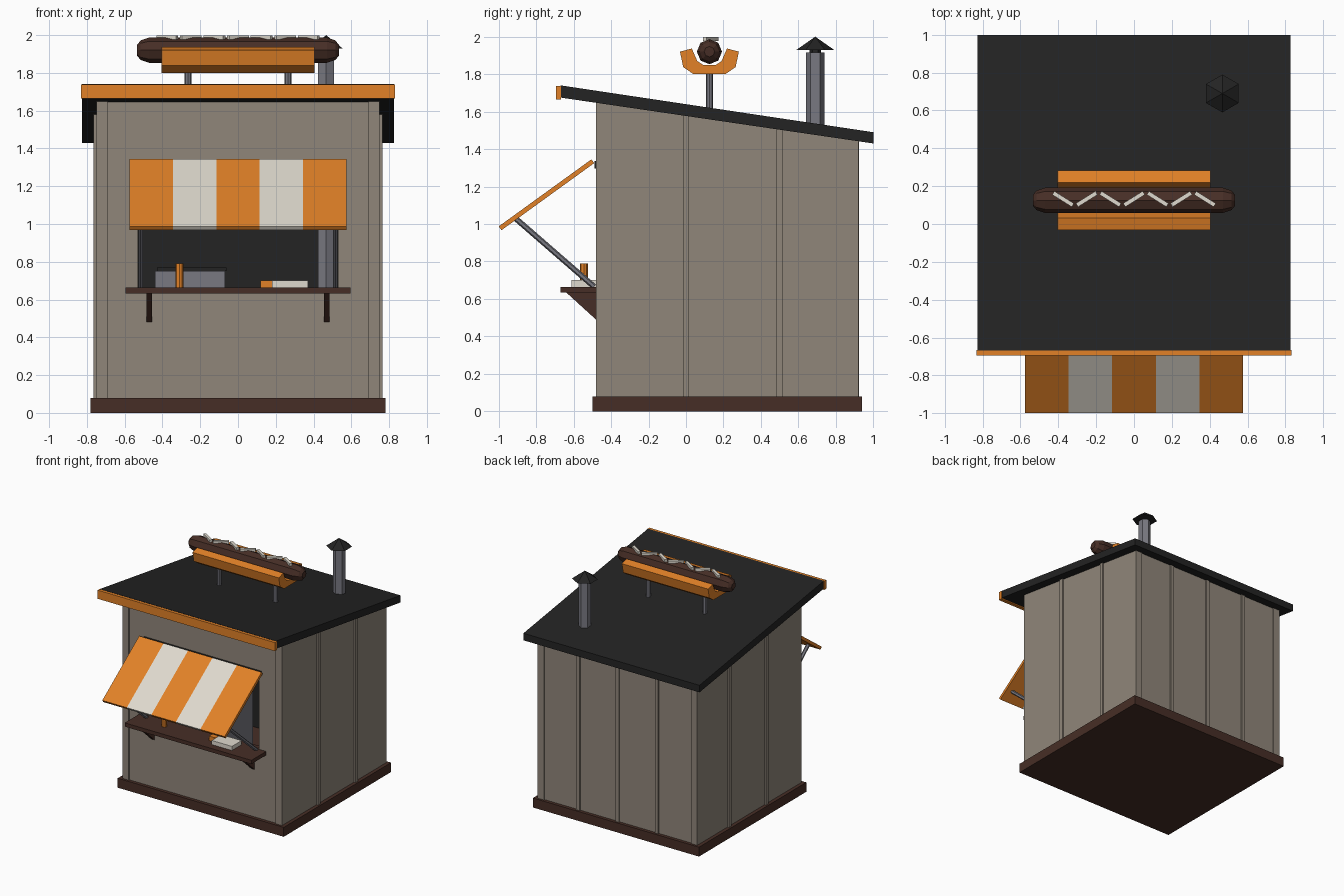
import bpy, bmesh, math
from mathutils import Vector

if "Cube" in bpy.data.objects:
    bpy.data.objects.remove(bpy.data.objects["Cube"])


def material(name, r, g, b):
    m = bpy.data.materials.new(name)
    m.diffuse_color = (r, g, b, 1)
    m.use_nodes = True
    m.node_tree.nodes["Principled BSDF"].inputs["Base Color"].default_value = m.diffuse_color
    return m


WALL = material("taupe_wall", 0.28, 0.24, 0.195)
DARK = material("charcoal", 0.017, 0.017, 0.017)
BROWN = material("dark_brown", 0.062, 0.027, 0.019)
ORANGE = material("orange", 0.76, 0.22, 0.02)
CREAM = material("cream", 0.74, 0.70, 0.62)
STEEL = material("steel", 0.19, 0.19, 0.22)


def finish(name, bm, mat):
    bmesh.ops.recalc_face_normals(bm, faces=bm.faces)
    me = bpy.data.meshes.new(name)
    bm.to_mesh(me)
    bm.free()
    me.materials.append(mat)
    ob = bpy.data.objects.new(name, me)
    bpy.context.collection.objects.link(ob)
    return ob


def prism(name, x0, x1, profile, mat):
    """Extrude a (y, z) profile along x."""
    bm = bmesh.new()
    a = [bm.verts.new((x0, y, z)) for y, z in profile]
    b = [bm.verts.new((x1, y, z)) for y, z in profile]
    n = len(profile)
    bm.faces.new(a)
    bm.faces.new(b[::-1])
    for i in range(n):
        j = (i + 1) % n
        bm.faces.new((a[i], b[i], b[j], a[j]))
    return finish(name, bm, mat)


def box(name, x0, x1, y0, y1, z0, z1, mat):
    return prism(name, x0, x1, [(y0, z0), (y1, z0), (y1, z1), (y0, z1)], mat)


def rod(name, p, q, r1, r2, sides, mat):
    """Tapered rod from p to q."""
    p, q = Vector(p), Vector(q)
    bm = bmesh.new()
    bmesh.ops.create_cone(bm, cap_ends=True, segments=sides, radius1=r1,
                          radius2=r2, depth=(q - p).length)
    ob = finish(name, bm, mat)
    ob.location = (p + q) / 2
    ob.rotation_euler = (q - p).to_track_quat('Z', 'Y').to_euler()
    return ob


def roof_z(y):
    """Height of the roof underside."""
    return 1.675 - 0.147 * (y + 0.67)


def wall(name, x0, x1, y0, y1, z0=0.07):
    return prism(name, x0, x1, [(y0, z0), (y1, z0), (y1, roof_z(y1) + 0.005),
                                (y0, roof_z(y0) + 0.005)], WALL)


# Base and hollow walls with a serving opening
box("base", -0.78, 0.78, -0.5, 0.94, 0, 0.08, BROWN)
wall("back_wall", -0.75, 0.75, 0.88, 0.912)
box("interior_back_panel", -0.72, 0.72, 0.87, 0.88, 0.08, 1.44, DARK)
wall("wall_above_opening", -0.53, 0.53, -0.472, -0.44, 1.32)
box("wall_below_opening", -0.53, 0.53, -0.472, -0.44, 0.07, 0.65, WALL)
for s, side in ((-1, "left"), (1, "right")):
    lo, hi = sorted((s * 0.72, s * 0.75))
    wall(side + "_wall", lo, hi, -0.44, 0.88)
    lo, hi = sorted((s * 0.53, s * 0.75))
    wall(side + "_front_wall", lo, hi, -0.472, -0.44)
    # Battens
    lo, hi = sorted((s * 0.74, s * 0.765))
    for y in (0.0, 0.5):
        wall(side + "_batten", lo, hi, y - 0.016, y + 0.016)
    lo, hi = sorted((s * 0.69, s * 0.75))
    wall(side + "_front_trim", lo, hi, -0.481, -0.47)
    wall(side + "_back_trim", lo, hi, 0.91, 0.921)
for x in (-0.37, 0, 0.37):
    wall("back_batten", x - 0.016, x + 0.016, 0.91, 0.924)

# Roof slab and fascia
prism("roof", -0.827, 0.827, [(-0.67, 1.675), (1.0, 1.43), (1.0, 1.49),
                              (-0.67, 1.74)], DARK)
box("roof_fascia", -0.832, 0.832, -0.695, -0.666, 1.665, 1.738, ORANGE)

# Striped awning with rail and struts
for i in range(5):
    x = -0.575 + 0.23 * i
    prism("awning_stripe", x, x + 0.23,
          [(-0.505, 1.345), (-0.49, 1.325), (-0.985, 0.967), (-1.0, 0.987)],
          CREAM if i % 2 else ORANGE)
box("awning_rail", -0.55, 0.55, -0.488, -0.47, 1.295, 1.335, DARK)
for s in (-1, 1):
    rod("awning_strut", (s * 0.515, -0.91, 1.03), (s * 0.515, -0.49, 0.665),
        0.015, 0.015, 6, STEEL)

# Serving shelf and brackets
box("serving_shelf", -0.595, 0.595, -0.67, -0.42, 0.633, 0.665, BROWN)
for x in (-0.47, 0.47):
    prism("shelf_bracket", x - 0.015, x + 0.015,
          [(-0.64, 0.635), (-0.47, 0.635), (-0.47, 0.48)], BROWN)

# Counter items and cooker inside
rod("sauce_bottle", (-0.31, -0.545, 0.66), (-0.31, -0.545, 0.79), 0.021, 0.021, 8, ORANGE)
box("napkin_box", 0.18, 0.37, -0.61, -0.48, 0.663, 0.70, CREAM)
box("sauce_tray", 0.12, 0.18, -0.56, -0.48, 0.663, 0.702, ORANGE)
box("cooker", -0.44, -0.07, -0.1, 0.3, 0.08, 0.75, STEEL)
box("cooker_top", -0.43, -0.06, -0.05, 0.3, 0.75, 0.77, DARK)

# Chimney: pipe, neck and pointed cap
cx, cy = 0.467, 0.69
for name, z0, z1, r1, r2, mat in (("chimney_pipe", 0.08, 1.915, 0.049, 0.049, STEEL),
                                  ("chimney_neck", 1.91, 1.935, 0.03, 0.03, DARK),
                                  ("chimney_cap", 1.93, 2.0, 0.1, 0.0, DARK)):
    ob = rod(name, (cx, cy, z0), (cx, cy, z1), r1, r2, 6, mat)
    ob.rotation_euler = (0, 0, 0)

# Rooftop sign: posts, split bun, sausage and zigzag sauce
sy = 0.125
for x in (-0.265, 0.265):
    rod("sign_post", (x, sy, 1.55), (x, sy, 1.82), 0.018, 0.018, 8, STEEL)
half = [(0.085, 1.80), (0.14, 1.838), (0.157, 1.92), (0.094, 1.937), (0.065, 1.87),
        (0.035, 1.85)]
prism("bun", -0.405, 0.405, [(sy + y, z) for y, z in half]
      + [(sy - y, z) for y, z in reversed(half)], ORANGE)

bm = bmesh.new()
rings = []
for x, r in ((-0.535, 0.028), (-0.515, 0.052), (-0.47, 0.067),
             (0.47, 0.067), (0.515, 0.052), (0.535, 0.028)):
    rings.append([bm.verts.new((x, sy + r * math.cos(k * math.pi / 4),
                                1.92 + r * math.sin(k * math.pi / 4)))
                  for k in range(8)])
for a, b in zip(rings, rings[1:]):
    for k in range(8):
        j = (k + 1) % 8
        bm.faces.new((a[k], a[j], b[j], b[k]))
bm.faces.new(rings[0])
bm.faces.new(rings[-1])
finish("sausage", bm, BROWN)

for i in range(7):
    ob = box("sauce_zigzag", -0.061, 0.061, -0.011, 0.011, -0.011, 0.011, CREAM)
    ob.location = ((i - 3) * 0.125, sy + 0.007, 1.988)
    ob.rotation_euler = (0, 0, math.radians(32) * (1 if i % 2 else -1))
